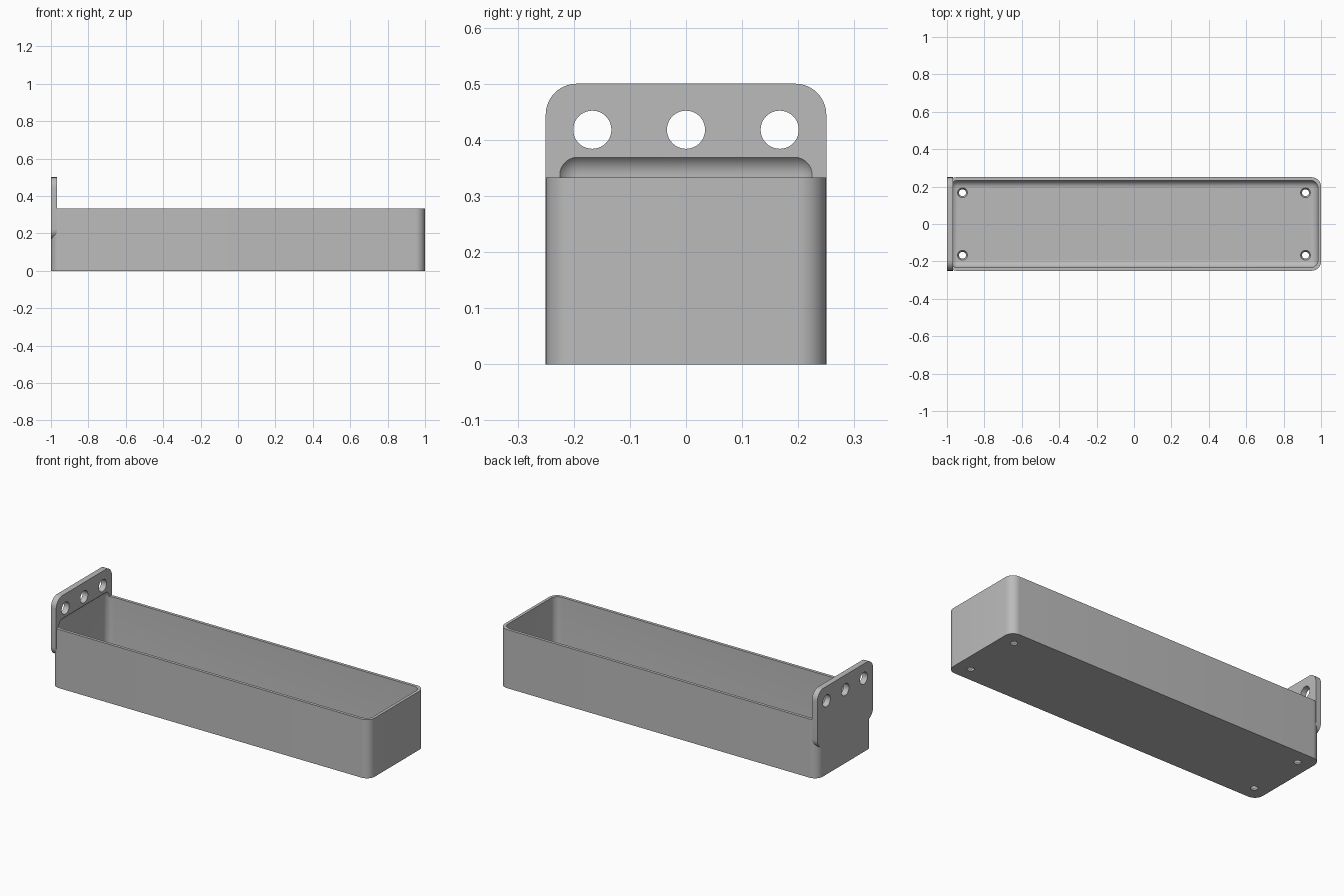
import bpy, bmesh, math
from mathutils import Matrix

if "Cube" in bpy.data.objects:
    bpy.data.objects.remove(bpy.data.objects["Cube"])

grey = bpy.data.materials.new("plain grey")
grey.use_nodes = True
colour = (0.5, 0.5, 0.5, 1)
grey.diffuse_color = colour
grey.node_tree.nodes["Principled BSDF"].inputs["Base Color"].default_value = colour


def make(name, bm):
    mesh = bpy.data.meshes.new(name)
    bm.to_mesh(mesh)
    bm.free()
    obj = bpy.data.objects.new(name, mesh)
    bpy.context.collection.objects.link(obj)
    mesh.materials.append(grey)
    return obj


def rounded_box(name, low, high, radius, axis=None, segments=10):
    """Box with all edges rounded, or only the edges along one axis."""
    bm = bmesh.new()
    bmesh.ops.create_cube(bm, size=1)
    for v in bm.verts:
        v.co = [(a + b) / 2 + c * (b - a) for a, b, c in zip(low, high, v.co)]
    edges = [e for e in bm.edges if axis is None
             or abs((e.verts[0].co - e.verts[1].co).normalized()[axis]) > 0.9]
    bmesh.ops.bevel(bm, geom=edges, offset=radius, segments=segments,
                    profile=0.5, affect='EDGES')
    return make(name, bm)


def cone(name, centre, r1, r2, depth, rotation=Matrix()):
    bm = bmesh.new()
    bmesh.ops.create_cone(bm, cap_ends=True, segments=40, radius1=r1, radius2=r2,
                          depth=depth, matrix=Matrix.Translation(centre) @ rotation)
    return make(name, bm)


def combine(target, other, operation):
    mod = target.modifiers.new(operation.title(), 'BOOLEAN')
    mod.operation = operation
    mod.solver = 'EXACT'
    mod.object = other
    bpy.context.view_layer.objects.active = target
    bpy.ops.object.modifier_apply(modifier=mod.name)
    bpy.data.objects.remove(other)


# Tray body and upright mounting plate
tray = rounded_box("mounting_tray", (-1, -0.25, 0), (1, 0.25, 0.333), 0.05, axis=2)
plate = rounded_box("mounting_plate", (-1, -0.25, 0.167), (-0.967, 0.25, 0.5), 0.055, axis=0)
combine(tray, plate, 'UNION')

# Rounded cavity, which also bites into the plate above the rim
floor = 0.0167
cavity = rounded_box("cavity_cutter", (-0.983, -0.233, floor), (0.983, 0.233, 0.377), 0.04)
combine(tray, cavity, 'DIFFERENCE')

# Mounting holes through the plate
for y in (-0.167, 0, 0.167):
    hole = cone("plate_hole_cutter", (-0.98, y, 0.418), 0.034, 0.034, 0.1,
                Matrix.Rotation(math.pi / 2, 4, 'Y'))
    combine(tray, hole, 'DIFFERENCE')

# Tapered drain holes in the floor
for x in (-0.917, 0.917):
    for y in (-0.167, 0.167):
        hole = cone("floor_hole_cutter", (x, y, floor / 2), 0.017, 0.028, floor + 0.006)
        combine(tray, hole, 'DIFFERENCE')

bpy.ops.object.select_all(action='DESELECT')
tray.select_set(True)
bpy.context.view_layer.objects.active = tray
bpy.ops.object.shade_smooth_by_angle(angle=math.radians(30))
